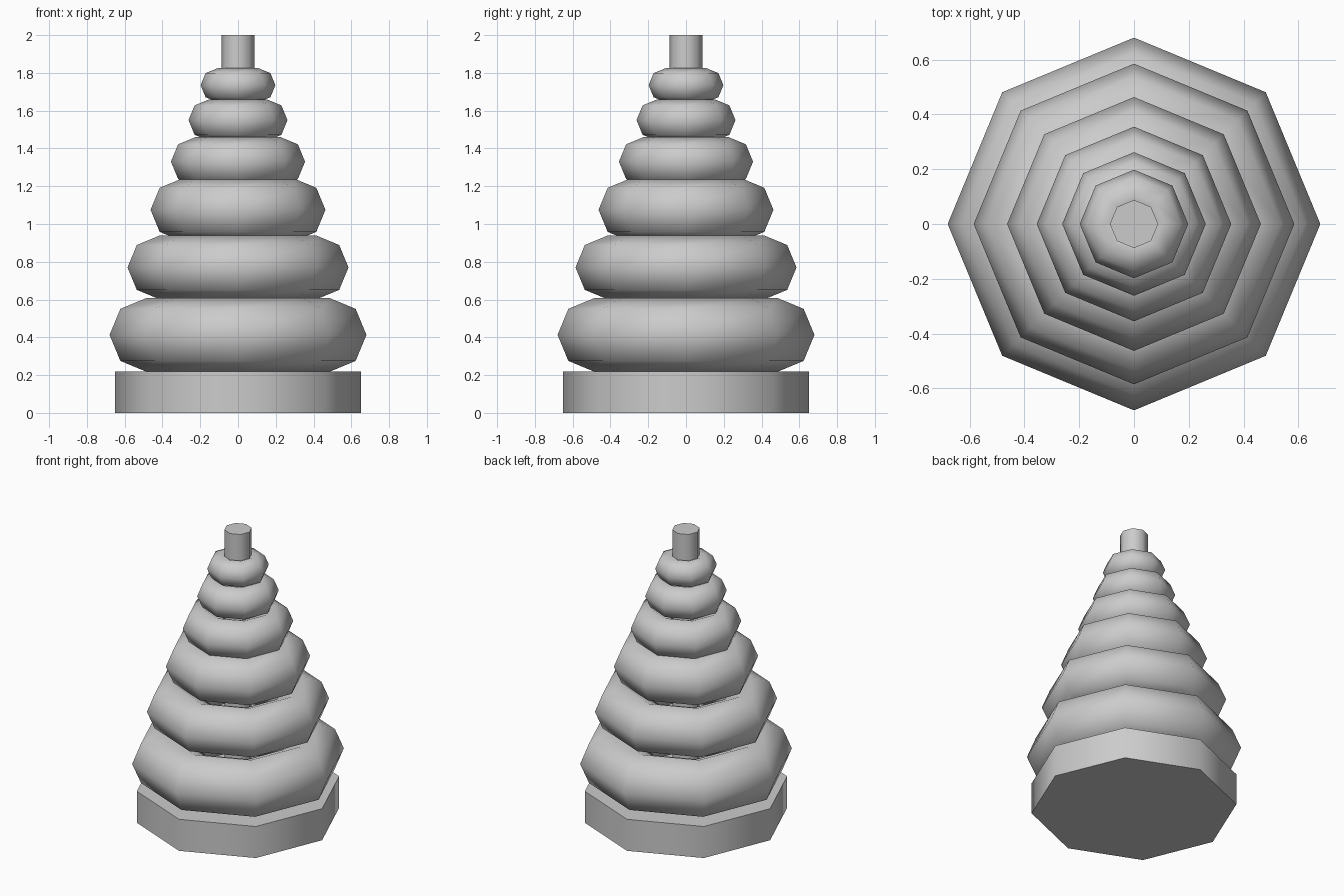
import bpy
import math

cube = bpy.data.objects.get("Cube")
if cube:
    bpy.data.objects.remove(cube, do_unlink=True)

SIDES = 8

grey = bpy.data.materials.new("light_grey")
grey.use_nodes = True
colour = (0.6, 0.6, 0.6, 1)
grey.diffuse_color = colour
grey.node_tree.nodes["Principled BSDF"].inputs["Base Color"].default_value = colour


def finish(name):
    """Name, colour and smooth the newest object, keeping its rims sharp."""
    obj = bpy.context.object
    obj.name = name
    obj.data.materials.append(grey)
    bpy.ops.object.shade_smooth_by_angle(angle=math.radians(60))


def prism(name, radius, bottom, top):
    bpy.ops.mesh.primitive_cylinder_add(
        vertices=SIDES, radius=radius, depth=top - bottom,
        location=(0, 0, (bottom + top) / 2))
    finish(name)


def ring(name, outer, thickness, height):
    """Octagonal ring whose tube has the given radius."""
    bpy.ops.mesh.primitive_torus_add(
        major_segments=SIDES, minor_segments=8,
        major_radius=outer - thickness, minor_radius=thickness,
        location=(0, 0, height))
    finish(name)


# Base and central post
prism("base", 0.65, 0, 0.22)
prism("post", 0.088, 0.22, 2)

# Stacked rings, largest first: outer radius, tube radius, centre height
rings = [
    (0.68, 0.195, 0.413),
    (0.585, 0.168, 0.77),
    (0.463, 0.165, 1.075),
    (0.355, 0.13, 1.33),
    (0.262, 0.11, 1.55),
    (0.198, 0.09, 1.735),
]
for number, (outer, thickness, height) in enumerate(rings, 1):
    ring(f"ring_{number}", outer, thickness, height)
